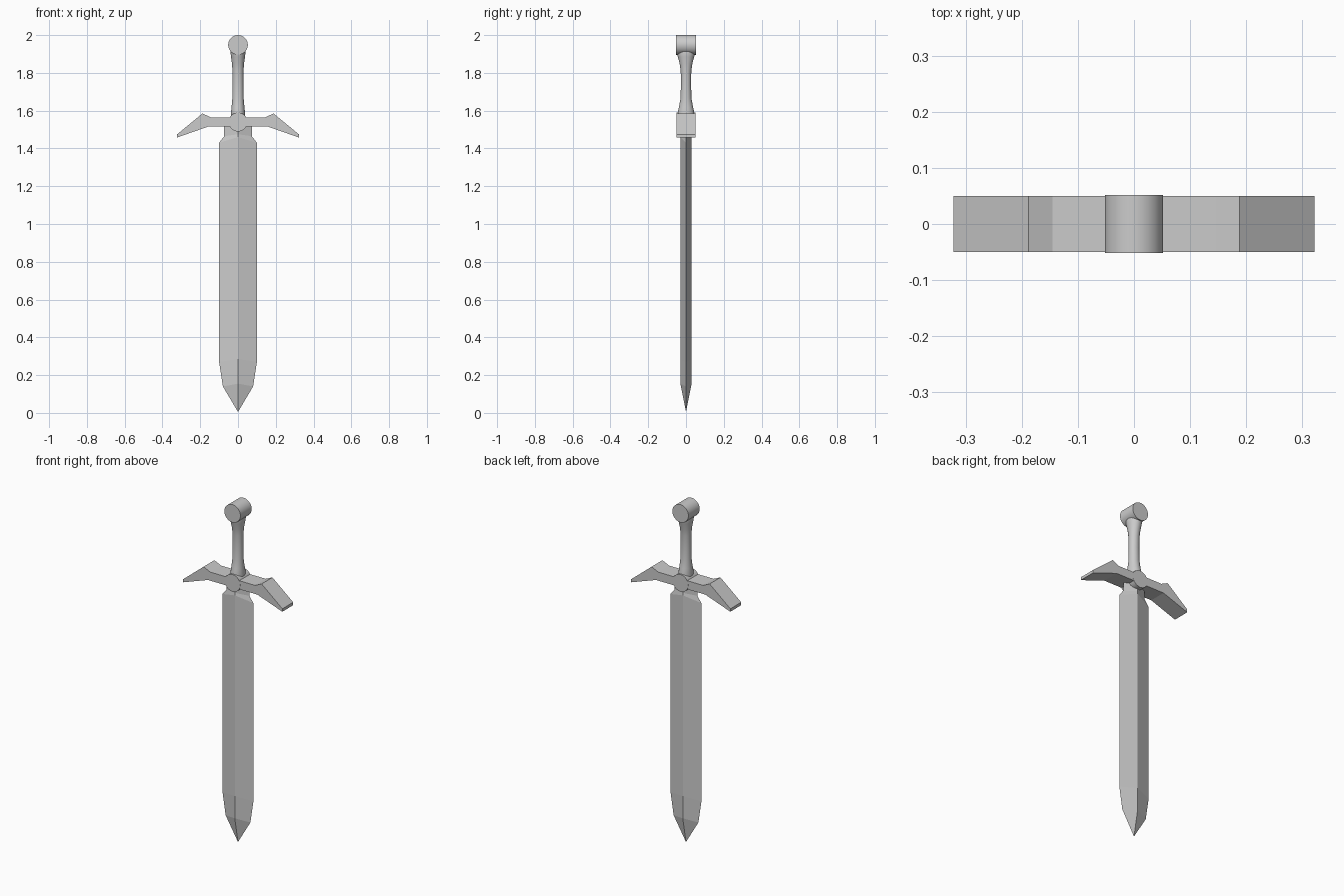
import bpy, bmesh, math

if "Cube" in bpy.data.objects:
    bpy.data.objects.remove(bpy.data.objects["Cube"])


def make_object(name, bm, smooth=False):
    bmesh.ops.recalc_face_normals(bm, faces=bm.faces)
    mesh = bpy.data.meshes.new(name)
    bm.to_mesh(mesh)
    bm.free()
    obj = bpy.data.objects.new(name, mesh)
    bpy.context.collection.objects.link(obj)
    if smooth:
        bpy.ops.object.select_all(action='DESELECT')
        obj.select_set(True)
        bpy.context.view_layer.objects.active = obj
        bpy.ops.object.shade_smooth_by_angle(angle=math.radians(40))
    return obj


def loft(name, rings, smooth=False):
    """Join successive rings of points with quads and cap both ends."""
    bm = bmesh.new()
    loops = [[bm.verts.new(p) for p in ring] for ring in rings]
    n = len(loops[0])
    for a, b in zip(loops, loops[1:]):
        for i in range(n):
            j = (i + 1) % n
            bm.faces.new((a[i], a[j], b[j], b[i]))
    bm.faces.new(loops[0])
    bm.faces.new(loops[-1])
    bmesh.ops.remove_doubles(bm, verts=bm.verts, dist=1e-5)
    return make_object(name, bm, smooth)


def disc_ring(radius, y, z, n=40):
    angles = [2 * math.pi * i / n for i in range(n)]
    return [(radius * math.cos(a), y, z + radius * math.sin(a)) for a in angles]


def grip_ring(rx, ry, z, n=32):
    angles = [2 * math.pi * i / n for i in range(n)]
    return [(rx * math.cos(a), ry * math.sin(a), z) for a in angles]


# Blade: diamond section (half width, edge z, half thickness, ridge z)
sections = [(0.08, 0.14, 0.03, 0.155), (0.1, 0.27, 0.03, 0.285),
            (0.1, 1.43, 0.03, 1.46), (0.073, 1.465, 0.03, 1.475),
            (0.073, 1.54, 0.03, 1.54)]
bm = bmesh.new()
loops = [[bm.verts.new(p) for p in ((w, 0, ze), (0, t, zr), (-w, 0, ze), (0, -t, zr))]
         for w, ze, t, zr in sections]
tip = bm.verts.new((0, 0, 0.005))
for i in range(4):
    j = (i + 1) % 4
    bm.faces.new((tip, loops[0][i], loops[0][j]))
    for a, b in zip(loops, loops[1:]):
        bm.faces.new((a[i], a[j], b[j], b[i]))
bm.faces.new(loops[-1])
make_object("blade", bm)

# Crossguard: mirrored drooping outline extruded in depth
half = [(0.145, 1.565), (0.188, 1.585), (0.322, 1.475),
        (0.322, 1.458), (0.16, 1.515)]
outline = half + [(-x, z) for x, z in reversed(half)]
loft("crossguard", [[(x, y, z) for x, z in outline] for y in (-0.05, 0.05)])

# Round boss at the guard centre
loft("guard_boss", [disc_ring(0.05, y, 1.54) for y in (-0.0505, 0.0505)], True)

# Grip: waisted oval handle
profile = [(0.038, 0.046, 1.56), (0.038, 0.045, 1.585), (0.034, 0.037, 1.62),
           (0.030, 0.029, 1.665), (0.029, 0.027, 1.74), (0.029, 0.028, 1.81),
           (0.032, 0.034, 1.85), (0.037, 0.043, 1.885), (0.040, 0.049, 1.91),
           (0.036, 0.049, 1.93)]
loft("grip", [grip_ring(*p) for p in profile], True)

# Pommel: short cylinder lying front to back
loft("pommel", [disc_ring(0.052, y, 1.948) for y in (-0.052, 0.052)], True)
